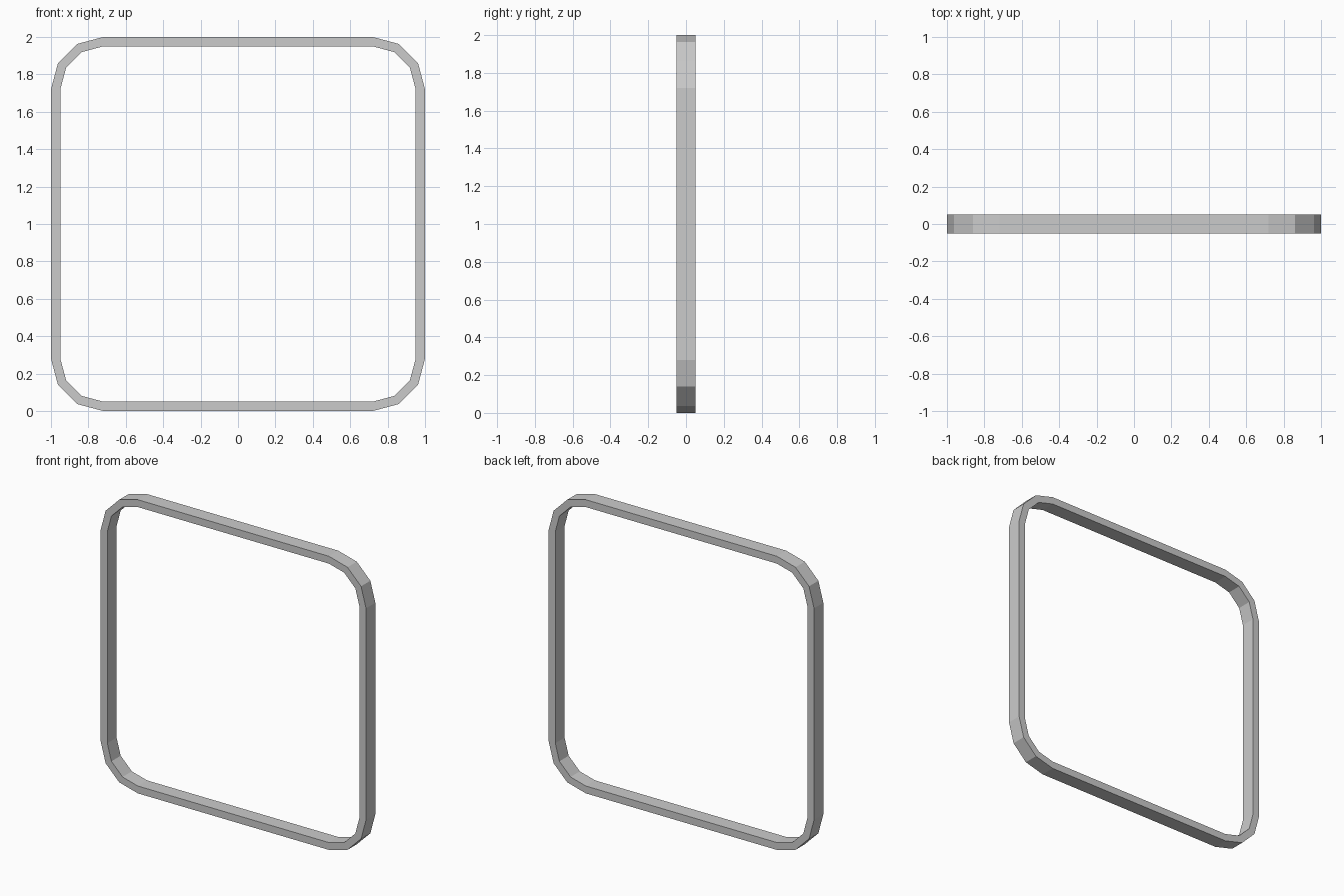
import bpy, bmesh
from math import cos, sin, radians

if "Cube" in bpy.data.objects:
    bpy.data.objects.remove(bpy.data.objects["Cube"])

HALF, RADIUS, WALL, DEPTH = 1.0, 0.28, 0.05, 0.05


def rounded_square(radius):
    # Four corner arcs of three segments sharing the same centres
    c = HALF - RADIUS
    pts = []
    for k, (sx, sz) in enumerate([(1, 1), (-1, 1), (-1, -1), (1, -1)]):
        for s in range(4):
            a = radians(90 * k + 30 * s)
            pts.append((sx * c + radius * cos(a), 1 + sz * c + radius * sin(a)))
    return pts


# Square ring frame with rounded corners
bm = bmesh.new()
rings = []
for radius, y in [(RADIUS, -DEPTH), (RADIUS, DEPTH),
                  (RADIUS - WALL, DEPTH), (RADIUS - WALL, -DEPTH)]:
    rings.append([bm.verts.new((x, y, z)) for x, z in rounded_square(radius)])
n = len(rings[0])
for r in range(4):
    a, b = rings[r], rings[(r + 1) % 4]
    for i in range(n):
        j = (i + 1) % n
        bm.faces.new((a[i], a[j], b[j], b[i]))
bmesh.ops.recalc_face_normals(bm, faces=bm.faces)

mesh = bpy.data.meshes.new("rounded_frame")
bm.to_mesh(mesh)
bm.free()
frame = bpy.data.objects.new("rounded_frame", mesh)
bpy.context.collection.objects.link(frame)
